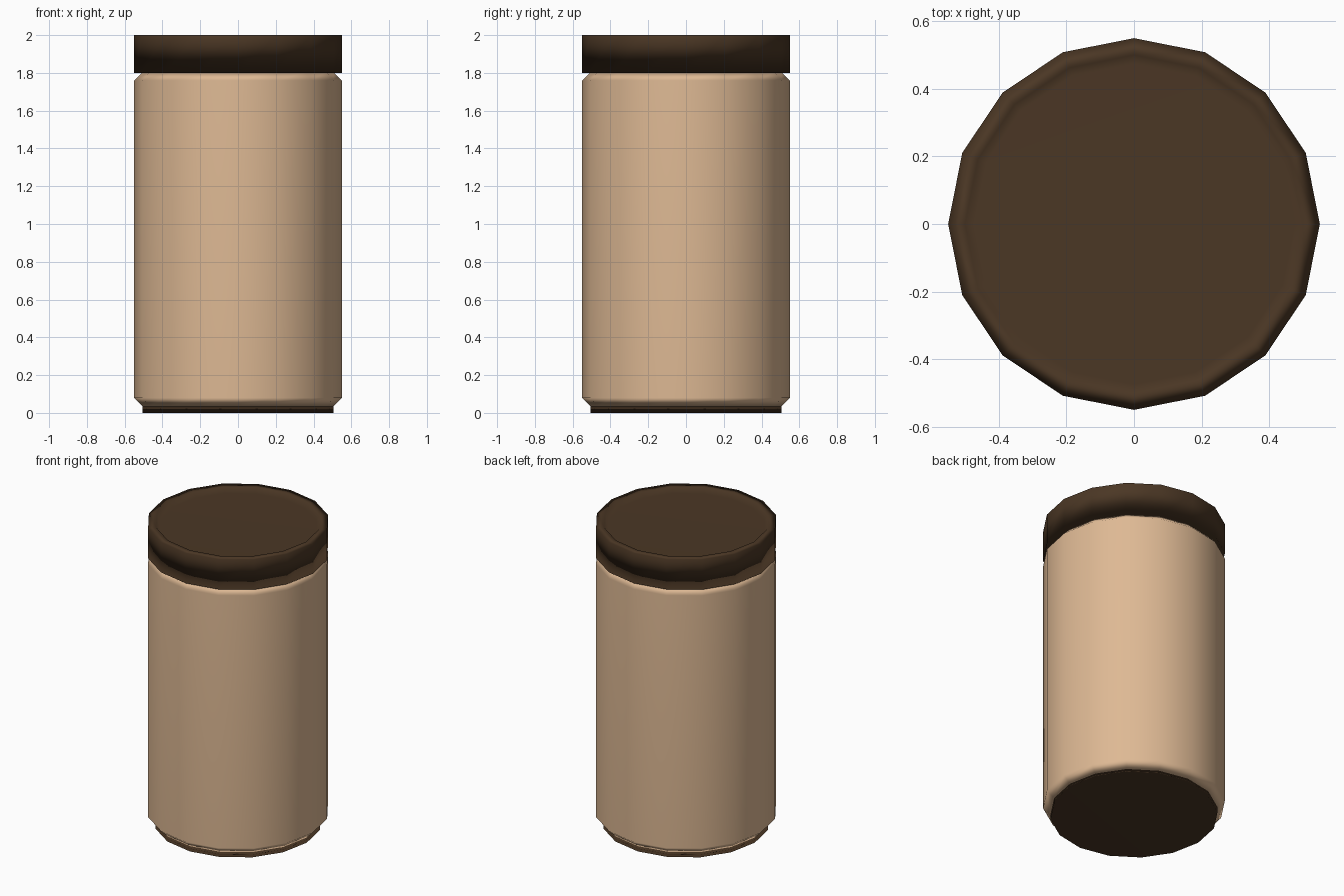
import bpy, bmesh
from math import cos, sin, tau

SIDES = 16

cube = bpy.data.objects.get("Cube")
if cube:
    bpy.data.objects.remove(cube, do_unlink=True)


def make_material(name, rgb):
    mat = bpy.data.materials.new(name)
    mat.use_nodes = True
    color = (*rgb, 1.0)
    mat.diffuse_color = color
    mat.node_tree.nodes["Principled BSDF"].inputs["Base Color"].default_value = color
    return mat


def lathe(name, profile, mat):
    """Spin a (radius, height) profile, listed bottom to top, and cap both ends."""
    bm = bmesh.new()
    rings = []
    for r, z in profile:
        angles = [tau * i / SIDES for i in range(SIDES)]
        rings.append([bm.verts.new((r * cos(a), r * sin(a), z)) for a in angles])
    for low, high in zip(rings, rings[1:]):
        for i in range(SIDES):
            j = (i + 1) % SIDES
            bm.faces.new((low[i], low[j], high[j], high[i]))
    bm.faces.new(rings[0][::-1])
    bm.faces.new(rings[-1])
    mesh = bpy.data.meshes.new(name)
    bm.to_mesh(mesh)
    bm.free()
    mesh.materials.append(mat)
    mesh.shade_smooth()
    obj = bpy.data.objects.new(name, mesh)
    bpy.context.collection.objects.link(obj)
    # Large caps dominate the soft shading
    weighted = obj.modifiers.new("Soft Shading", "WEIGHTED_NORMAL")
    weighted.mode = "FACE_AREA"
    return obj


tan = make_material("tan", (0.73, 0.485, 0.296))
dark_brown = make_material("dark brown", (0.07, 0.038, 0.018))

# Dark foot under the container
lathe("base", [(0.505, 0.0), (0.505, 0.04)], dark_brown)

# Straight container with chamfered shoulders
lathe("body", [(0.505, 0.035), (0.55, 0.08), (0.55, 1.76), (0.505, 1.805)], tan)

# Lid with a raised rim around a shallow recess
lathe("lid", [(0.55, 1.8), (0.55, 2.0), (0.5, 2.0), (0.475, 1.97)], dark_brown)
